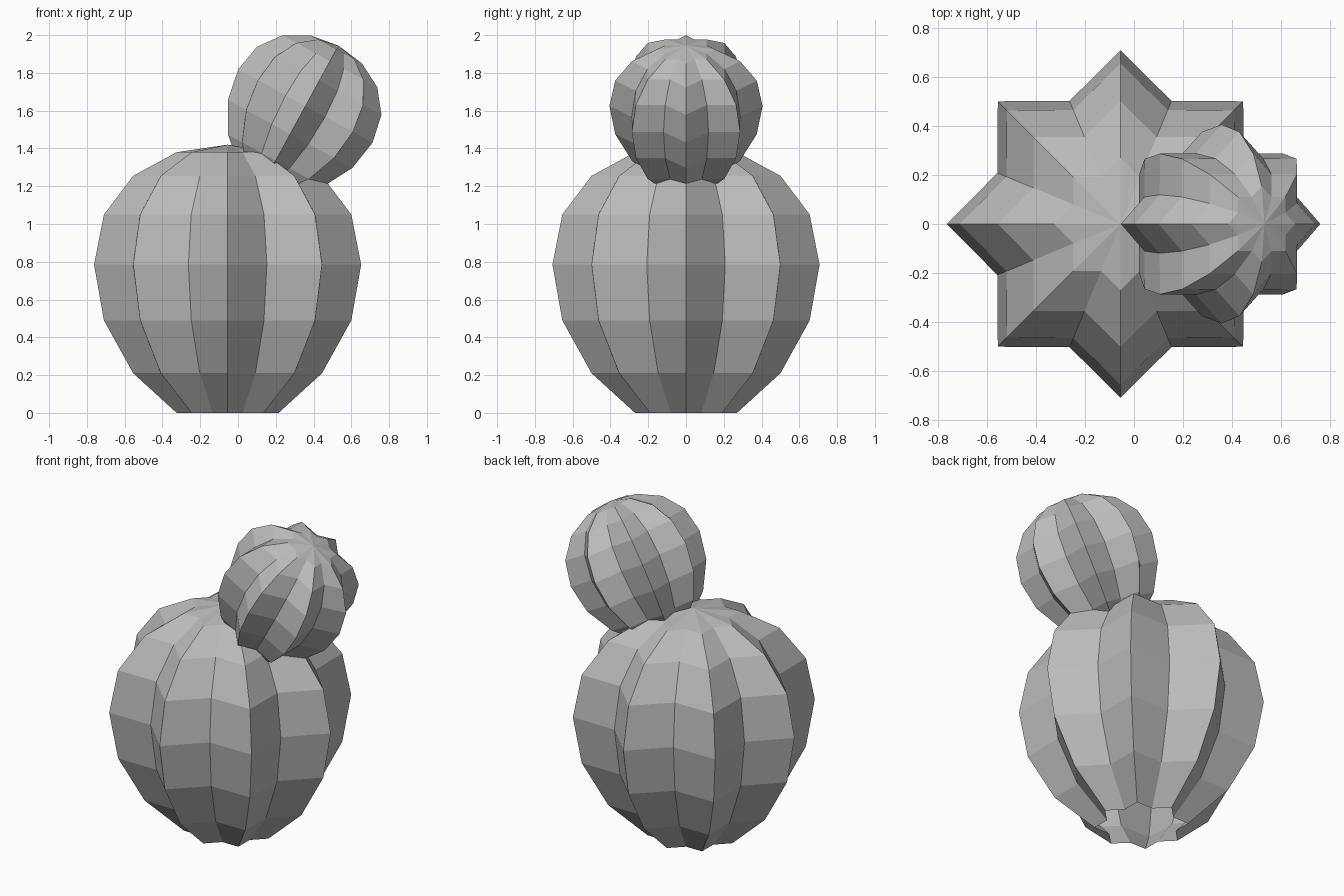
import bpy, bmesh
from math import sin, cos, pi, radians
from mathutils import Matrix

cube = bpy.data.objects.get("Cube")
if cube:
    bpy.data.objects.remove(cube, do_unlink=True)

RIBS = 8
VALLEY = 0.768          # valley radius as a share of the ridge radius
# Ridge radius and height of each ring, measured from the widest ring
PROFILE = [(0.27, -0.785), (0.50, -0.575), (0.655, -0.295), (0.707, 0),
           (0.655, 0.265), (0.50, 0.47), (0.27, 0.595)]
TOP = 0.635

grey = bpy.data.materials.new("plain grey")
grey.use_nodes = True
COLOUR = (0.5, 0.5, 0.5, 1)
grey.diffuse_color = COLOUR
grey.node_tree.nodes["Principled BSDF"].inputs["Base Color"].default_value = COLOUR


def ribbed_ball(name, centre, scale=1, tilt=0):
    """Star-ribbed ball, open underneath, closed by a fan at the top."""
    bm = bmesh.new()
    count = RIBS * 2
    rings = []
    for radius, z in PROFILE:
        ring = []
        for i in range(count):
            a = pi * i / RIBS
            r = radius * (VALLEY if i % 2 else 1)
            ring.append(bm.verts.new((r * cos(a), r * sin(a), z)))
        rings.append(ring)
    pole = bm.verts.new((0, 0, TOP))
    for i in range(count):
        j = (i + 1) % count
        for low, high in zip(rings, rings[1:]):
            bm.faces.new((low[i], low[j], high[j], high[i]))
        bm.faces.new((rings[-1][i], rings[-1][j], pole))
    bm.transform(Matrix.Translation(centre) @ Matrix.Rotation(tilt, 4, "Y")
                 @ Matrix.Scale(scale, 4))
    mesh = bpy.data.meshes.new(name)
    bm.to_mesh(mesh)
    bm.free()
    mesh.materials.append(grey)
    obj = bpy.data.objects.new(name, mesh)
    bpy.context.collection.objects.link(obj)
    return obj


# Large body and the small offshoot leaning to one side
ribbed_ball("cactus_body", (-0.055, 0, 0.785))
ribbed_ball("cactus_offshoot", (0.357, 0, 1.625), 0.573, radians(28.6))
